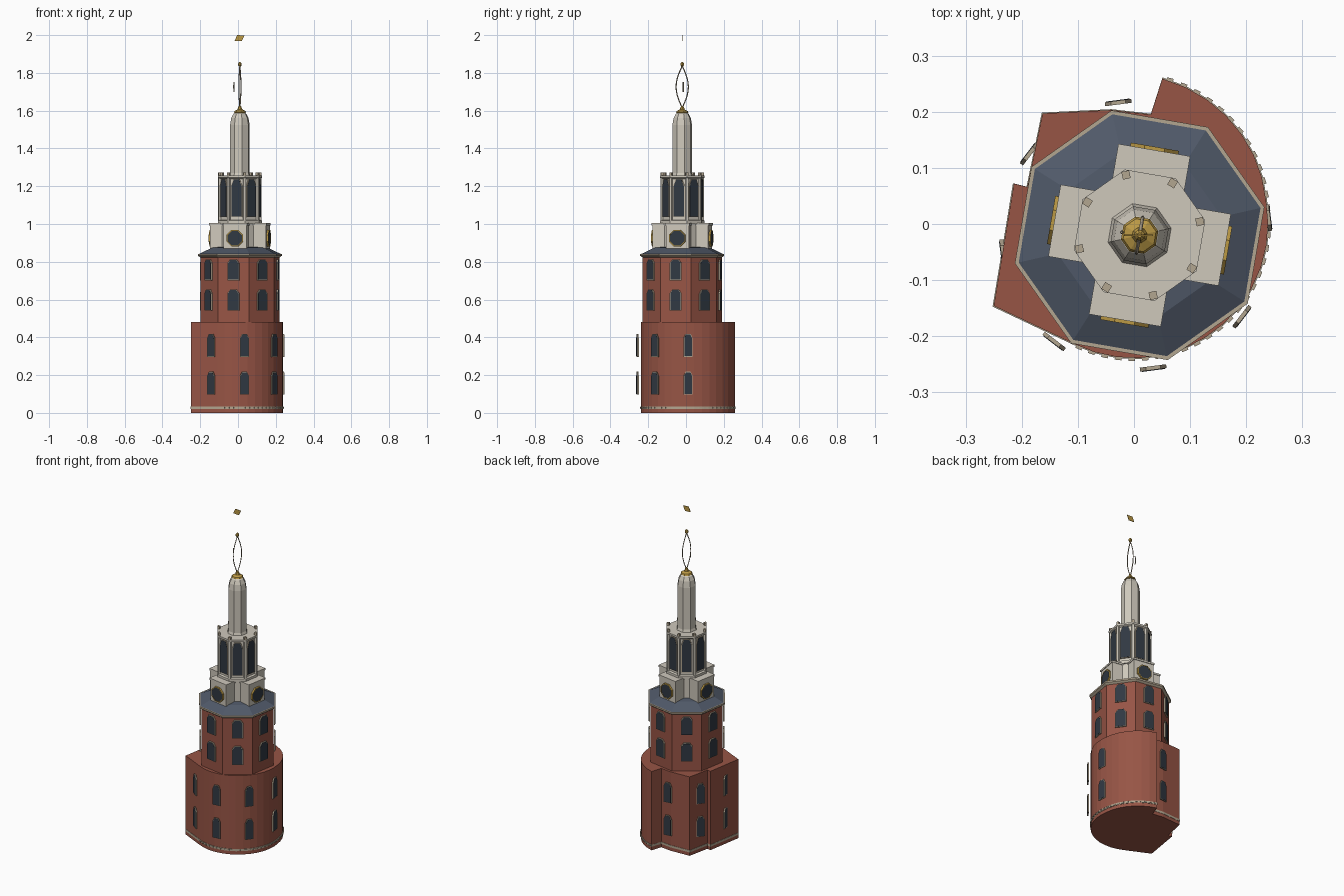
import bpy, bmesh, math
from mathutils import Matrix, Vector
from math import cos, sin, radians, pi

if "Cube" in bpy.data.objects:
    bpy.data.objects.remove(bpy.data.objects["Cube"])

CX, CY = 0.01, -0.02          # tower axis
FACE = 35.2                   # direction of the first octagon face, degrees


def mat(name, c):
    m = bpy.data.materials.new(name)
    m.diffuse_color = (*c, 1)
    m.use_nodes = True
    m.node_tree.nodes["Principled BSDF"].inputs["Base Color"].default_value = m.diffuse_color
    return m


BRICK = mat("brick", (0.31, 0.09, 0.06))
STONE = mat("stone", (0.62, 0.58, 0.50))
TRIM = mat("trim", (0.45, 0.38, 0.28))
SLATE = mat("slate", (0.08, 0.10, 0.14))
GLASS = mat("glass", (0.03, 0.04, 0.055))
GOLD = mat("gold", (0.50, 0.32, 0.06))


def finish(bm, name, m):
    bmesh.ops.recalc_face_normals(bm, faces=bm.faces)
    me = bpy.data.meshes.new(name)
    bm.to_mesh(me)
    bm.free()
    me.materials.append(m)
    ob = bpy.data.objects.new(name, me)
    bpy.context.collection.objects.link(ob)
    return ob


def add_prism(bm, pts, lo, hi, M=None):
    """Extrude a 2D outline from lo to hi along local z, then place with M."""
    M = M or Matrix()
    a = [bm.verts.new(M @ Vector((x, y, lo))) for x, y in pts]
    b = [bm.verts.new(M @ Vector((x, y, hi))) for x, y in pts]
    n = len(pts)
    bm.faces.new(a[::-1])
    bm.faces.new(b)
    for i in range(n):
        bm.faces.new((a[i], a[(i + 1) % n], b[(i + 1) % n], b[i]))


def prism(name, pts, lo, hi, m):
    bm = bmesh.new()
    add_prism(bm, pts, lo, hi)
    return finish(bm, name, m)


def lathe(name, profile, m, sides=8):
    """Stack rings of (radius, z) around the tower axis, capped at both ends."""
    bm = bmesh.new()
    rings = []
    for r, z in profile:
        angs = [radians(FACE - 22.5 + 360 / sides * k) for k in range(sides)]
        rings.append([bm.verts.new((CX + r * cos(t), CY + r * sin(t), z)) for t in angs])
    for a, b in zip(rings, rings[1:]):
        for i in range(sides):
            j = (i + 1) % sides
            bm.faces.new((a[i], a[j], b[j], b[i]))
    bm.faces.new(rings[0][::-1])
    bm.faces.new(rings[-1])
    return finish(bm, name, m)


def facing(deg, r, z, cx=CX, cy=CY):
    """Local x = sideways, y = up, z = outward, at distance r from the axis."""
    t = radians(deg)
    out, up = Vector((cos(t), sin(t), 0)), Vector((0, 0, 1))
    side = up.cross(out)
    M = Matrix((side, up, out)).transposed().to_4x4()
    M.translation = Vector((cx, cy, z)) + out * r
    return M


def arch(w, h):
    """Half width w, height h, flat-sided arched head."""
    return [(-w, 0), (w, 0), (w, h * 0.82), (w * 0.55, h), (-w * 0.55, h), (-w, h * 0.82)]


def add_ring(bm, inner, outer, lo, hi, M):
    n = len(inner)
    v = [[bm.verts.new(M @ Vector((x, y, z))) for x, y in p]
         for p, z in ((inner, lo), (outer, lo), (outer, hi), (inner, hi))]
    for k in range(4):
        for i in range(n):
            j = (i + 1) % n
            bm.faces.new((v[k][i], v[k][j], v[(k + 1) % 4][j], v[(k + 1) % 4][i]))


def windows(name, angles, r, rows, w, h, cx=CX, cy=CY):
    panes, frames = bmesh.new(), bmesh.new()
    big = [(x * 1.13, -0.003 + y * (h + 0.006) / h) for x, y in arch(w, h)]
    for a in angles:
        for z in rows:
            M = facing(a, r, z, cx, cy)
            add_prism(panes, arch(w, h), -0.002, 0.002, M)
            add_ring(frames, arch(w, h), big, -0.006, 0.001, M)
    finish(panes, name + "_panes", GLASS)
    finish(frames, name + "_frames", TRIM)


# Base: rounded on the front and right, stepped corners on the left and back
def base_r(deg):
    return 0.239 + 0.025 * max(0, (deg - 10) / 69)


arc = [(base_r(d) * cos(radians(d)), base_r(d) * sin(radians(d)))
       for d in [-117 + 196 * i / 20 for i in range(21)]]
outline = arc + [(0.03, 0.195), (-0.04, 0.203), (-0.163, 0.197),
                 (-0.19, 0.066), (-0.214, 0.072), (-0.25, -0.146)]
prism("brick_base", outline, 0, 0.48, BRICK)
prism("base_band", [(x * 1.008, y * 1.008) for x, y in outline], 0.021, 0.034, TRIM)

# Small blocks along the rounded part of the base band
bm = bmesh.new()
for i in range(34):
    d = -114 + 190 * i / 33
    add_prism(bm, [(-0.006, -0.004), (0.006, -0.004), (0.006, 0.004), (-0.006, 0.004)],
              -0.004, 0.005, facing(d, base_r(d), 0.028, 0, 0))
finish(bm, "base_band_blocks", TRIM)
windows("base_windows", [7.5 + 45 * k for k in range(8)], 0.241,
        (0.10, 0.30), 0.021, 0.115, 0.003, -0.02)

# Upper brick octagon, eaves and low slate roof
octs = [FACE + 45 * k for k in range(8)]
lathe("brick_octagon", [(0.215, 0.47), (0.215, 0.83)], BRICK)
windows("upper_windows", octs, 0.207, (0.545, 0.705), 0.028, 0.105)
lathe("eaves", [(0.215, 0.823), (0.228, 0.832), (0.228, 0.842)], TRIM)
lathe("slate_roof", [(0.223, 0.841), (0.15, 0.875), (0.10, 0.88)], SLATE)

# Cross-shaped clock stage
arms = [FACE + 45 + 90 * k for k in range(4)]
bm = bmesh.new()
for a in arms:
    add_prism(bm, [(-0.062, 0.845), (0.062, 0.845), (0.062, 0.995), (-0.062, 0.995)],
              0.0, 0.15, facing(a, 0, 0))
finish(bm, "clock_stage", STONE)
bm = bmesh.new()
for a in arms:
    add_prism(bm, [(-0.065, 0.993), (0.065, 0.993), (0.065, 1.004), (-0.065, 1.004)],
              0.03, 0.154, facing(a, 0, 0))
finish(bm, "clock_stage_cornice", STONE)
lathe("clock_stage_core", [(0.112, 0.85), (0.112, 1.0)], STONE)


def disc(r):
    return [(r * cos(pi / 4 * (k + 0.5)), r * sin(pi / 4 * (k + 0.5))) for k in range(8)]


faces, rims = bmesh.new(), bmesh.new()
for a in arms:
    M = facing(a, 0.156, 0.925)
    add_prism(faces, disc(0.042), -0.006, 0.003, M)
    add_ring(rims, disc(0.042), disc(0.047), -0.006, 0.004, M)
finish(faces, "clock_faces", GLASS)
finish(rims, "clock_rims", GOLD)

# Lantern with tall windows, corner posts and small corner finials
lathe("lantern_plinth", [(0.12, 1.0), (0.12, 1.018), (0.108, 1.022)], STONE)
lathe("lantern_wall", [(0.108, 1.018), (0.108, 1.245)], STONE)
windows("lantern_windows", octs, 0.106, (1.04,), 0.027, 0.195)
lathe("lantern_cornice", [(0.108, 1.238), (0.12, 1.245), (0.12, 1.256)], STONE)
posts, knobs = bmesh.new(), bmesh.new()
for a in octs:
    M = facing(a + 22.5, 0.110, 0)
    s = 0.007
    add_prism(posts, [(-s, 1.015), (s, 1.015), (s, 1.245), (-s, 1.245)], -s, s, M)
    add_prism(knobs, [(-s, 1.25), (s, 1.25), (s, 1.272), (-s, 1.272)], -s, s, M)
finish(posts, "lantern_posts", STONE)
finish(knobs, "lantern_finials", TRIM)

# Spire shaft with dome, and gold cap
lathe("spire", [(0.058, 1.255), (0.053, 1.27), (0.053, 1.525), (0.047, 1.56),
                (0.035, 1.583), (0.02, 1.592)], STONE)
lathe("gold_cap", [(0.02, 1.586), (0.034, 1.59), (0.03, 1.598), (0.014, 1.606),
                   (0.006, 1.625)], GOLD)


# Thin open ribs forming the lens above the cap
def rib(name, deg, t0, t1):
    cu = bpy.data.curves.new(name, 'CURVE')
    cu.dimensions = '3D'
    cu.bevel_depth = 0.003
    cu.bevel_resolution = 0
    n = 10
    sp = cu.splines.new('POLY')
    sp.points.add(n)
    for i in range(n + 1):
        t = t0 + (t1 - t0) * i / n
        r = 0.033 * sin(pi * t)
        sp.points[i].co = (CX + r * cos(radians(deg)), CY + r * sin(radians(deg)),
                           1.615 + 0.222 * t, 1)
    cu.materials.append(TRIM)
    bpy.context.collection.objects.link(bpy.data.objects.new(name, cu))


rib("front_rib", FACE + 225, 0, 1)
rib("back_rib", FACE + 45, 0, 1)
rib("left_rib", FACE + 135, 0.38, 0.62)
lathe("top_ball", [(0.004, 1.833), (0.01, 1.841), (0.01, 1.849), (0.004, 1.857)], GOLD)

# Flat weather vane, floating at the tip
bm = bmesh.new()
add_prism(bm, [(0.034, 1.998), (-0.004, 2.0), (-0.018, 1.97), (0.02, 1.968)], -0.001, 0.001,
          Matrix.Translation((0, CY, 0)) @ Matrix.Rotation(pi / 2, 4, 'X'))
finish(bm, "weather_vane", GOLD)
